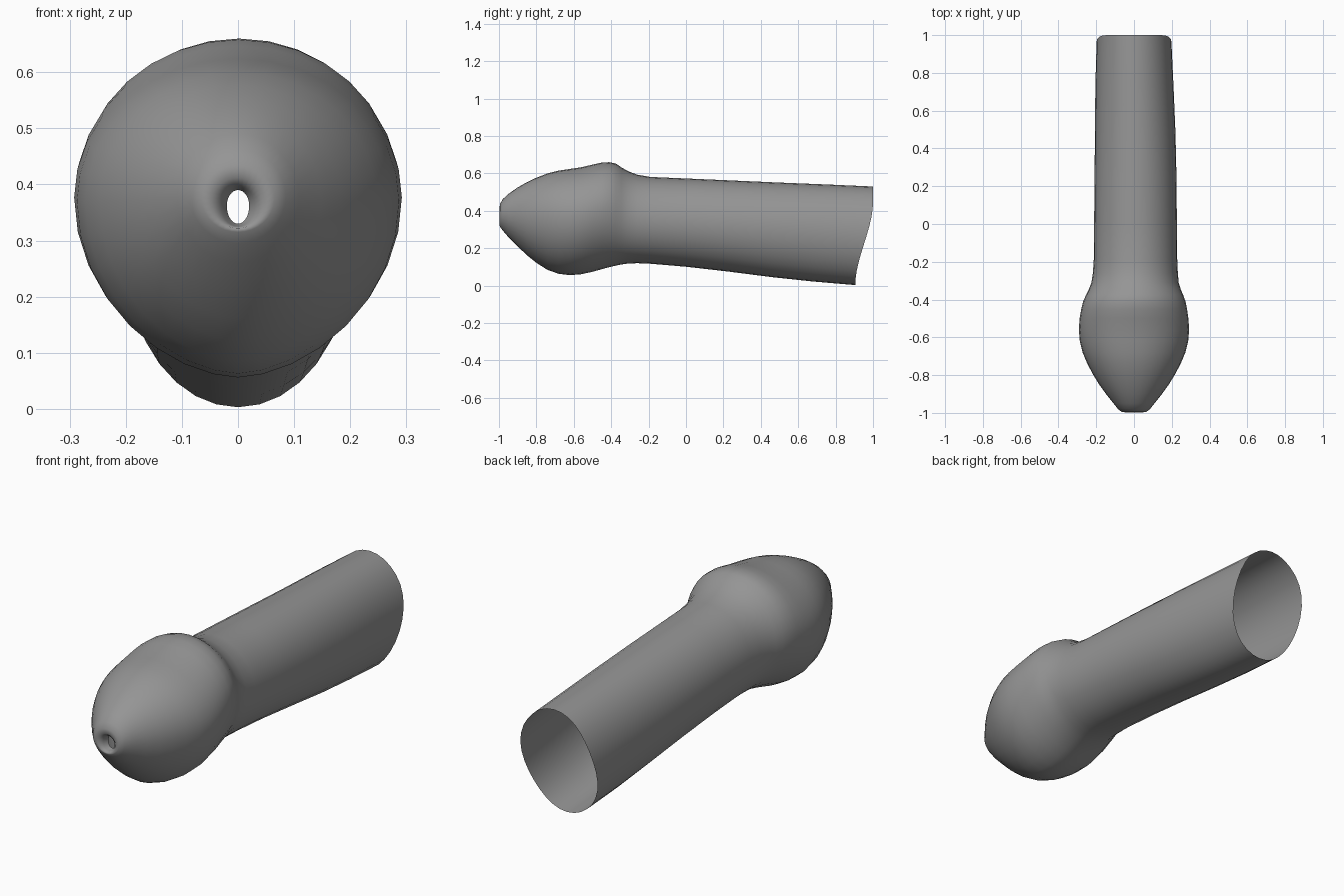
import bpy, bmesh, math

SIDES = 32

# Stations along the body: y, top z, bottom z, half width
STATIONS = [
    (-0.955, 0.390, 0.330, 0.020),   # rim of the front opening
    (-0.980, 0.397, 0.325, 0.030),
    (-0.997, 0.412, 0.322, 0.048),   # rounded lip
    (-0.995, 0.435, 0.315, 0.065),
    (-0.980, 0.462, 0.295, 0.085),
    (-0.950, 0.490, 0.260, 0.108),
    (-0.900, 0.525, 0.210, 0.148),
    (-0.850, 0.553, 0.162, 0.184),
    (-0.800, 0.577, 0.122, 0.215),
    (-0.740, 0.600, 0.084, 0.247),
    (-0.680, 0.615, 0.063, 0.272),
    (-0.620, 0.624, 0.056, 0.287),
    (-0.560, 0.633, 0.061, 0.292),
    (-0.500, 0.647, 0.074, 0.288),
    (-0.450, 0.658, 0.088, 0.280),
    (-0.410, 0.660, 0.099, 0.271),   # ridge
    (-0.375, 0.653, 0.107, 0.257),
    (-0.345, 0.632, 0.113, 0.243),
    (-0.310, 0.612, 0.118, 0.231),
    (-0.260, 0.593, 0.120, 0.225),
    (-0.190, 0.581, 0.117, 0.221),
    (0.000, 0.573, 0.101, 0.219),
    (0.250, 0.562, 0.075, 0.217),
    (0.500, 0.551, 0.046, 0.213),
    (0.750, 0.541, 0.022, 0.207),
    (1.000, 0.530, 0.003, 0.198),
]


def smooth(t):
    t = min(max(t, 0.0), 1.0)
    return t * t * (3 - 2 * t)


def ring(bm, y, top, bottom, width):
    """Egg-shaped cross-section, with the back end cut on a slant."""
    head = 1 - smooth((y + 0.45) / 0.2)
    full = smooth((y + 1.0) / 0.3)
    mid = (top + bottom) / 2 + 0.03 * head * full
    cx = 0.008 * smooth((y + 0.5) / 0.3) * (1 - smooth((y - 0.3) / 0.7))
    verts = []
    for i in range(SIDES):
        a = 2 * math.pi * i / SIDES
        c, s = math.cos(a), math.sin(a)
        power = 1 + 0.15 * head * full if s < 0 else 1
        x = cx + math.copysign(abs(c) ** power, c) * width
        z = mid + s * ((top - mid) if s > 0 else (mid - bottom))
        slant = 0.095 * smooth((0.45 - z) / 0.45) * max(y, 0.0)
        verts.append(bm.verts.new((x, y - slant, z)))
    return verts


# One continuous open tube lofted through the stations
bm = bmesh.new()
rings = [ring(bm, *st) for st in STATIONS]
for r0, r1 in zip(rings, rings[1:]):
    for i in range(SIDES):
        j = (i + 1) % SIDES
        bm.faces.new((r0[i], r1[i], r1[j], r0[j])).smooth = True

mesh = bpy.data.meshes.new("body")
bm.to_mesh(mesh)
bm.free()

grey = bpy.data.materials.new("plain grey")
grey.diffuse_color = (0.3, 0.3, 0.3, 1)
mesh.materials.append(grey)

body = bpy.data.objects.new("body", mesh)
bpy.context.collection.objects.link(body)
